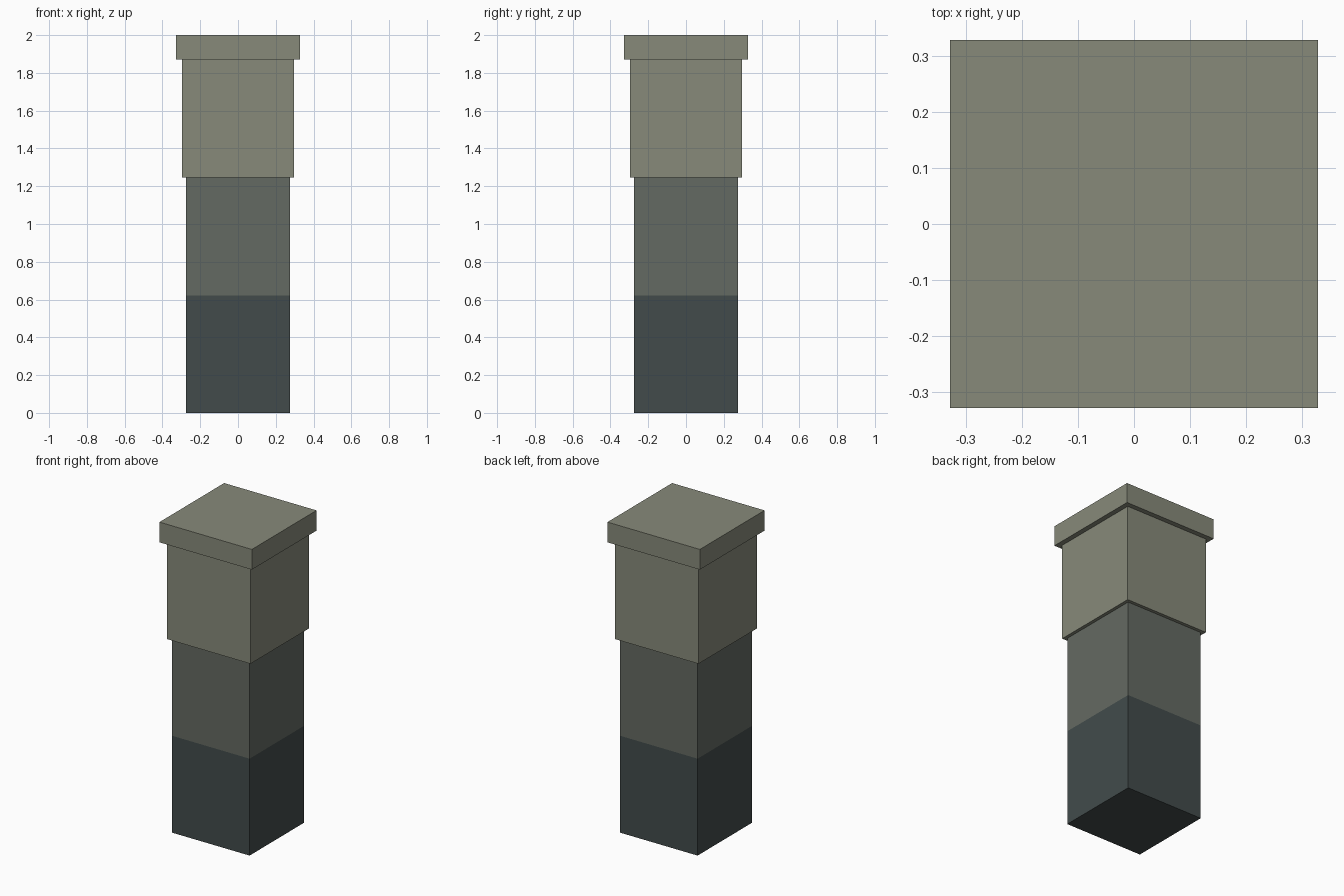
import bpy, bmesh

if "Cube" in bpy.data.objects:
    bpy.data.objects.remove(bpy.data.objects["Cube"])


def to_linear(c):
    c /= 255
    return c / 12.92 if c <= 0.04045 else ((c + 0.055) / 1.055) ** 2.4


def material(name, rgb):
    m = bpy.data.materials.new(name)
    m.diffuse_color = (*[to_linear(c) for c in rgb], 1)
    m.use_nodes = True
    m.node_tree.nodes["Principled BSDF"].inputs["Base Color"].default_value = m.diffuse_color
    return m


dark = material("dark slate", (66, 75, 75))
middle = material("grey stone", (100, 106, 98))
light = material("pale olive stone", (135, 138, 122))


def block(name, half, z0, z1, mats, split=None):
    """Square block; faces above the optional split height use the second material."""
    bm = bmesh.new()
    bmesh.ops.create_cube(bm, size=1)
    for v in bm.verts:
        v.co.x *= 2 * half
        v.co.y *= 2 * half
        v.co.z = z1 if v.co.z > 0 else z0
    if split is not None:
        bmesh.ops.bisect_plane(bm, geom=bm.verts[:] + bm.edges[:] + bm.faces[:],
                               plane_co=(0, 0, split), plane_no=(0, 0, 1))
        for f in bm.faces:
            f.material_index = int(f.calc_center_median().z > split)
    me = bpy.data.meshes.new(name)
    bm.to_mesh(me)
    bm.free()
    for m in mats:
        me.materials.append(m)
    ob = bpy.data.objects.new(name, me)
    bpy.context.collection.objects.link(ob)
    return ob


# Two-tone lower shaft
block("lower_shaft", 0.275, 0, 1.245, [dark, middle], split=0.622)
# Slightly wider upper shaft
block("upper_shaft", 0.296, 1.245, 1.87, [light])
# Overhanging cap
block("cap", 0.328, 1.87, 2.0, [light])
